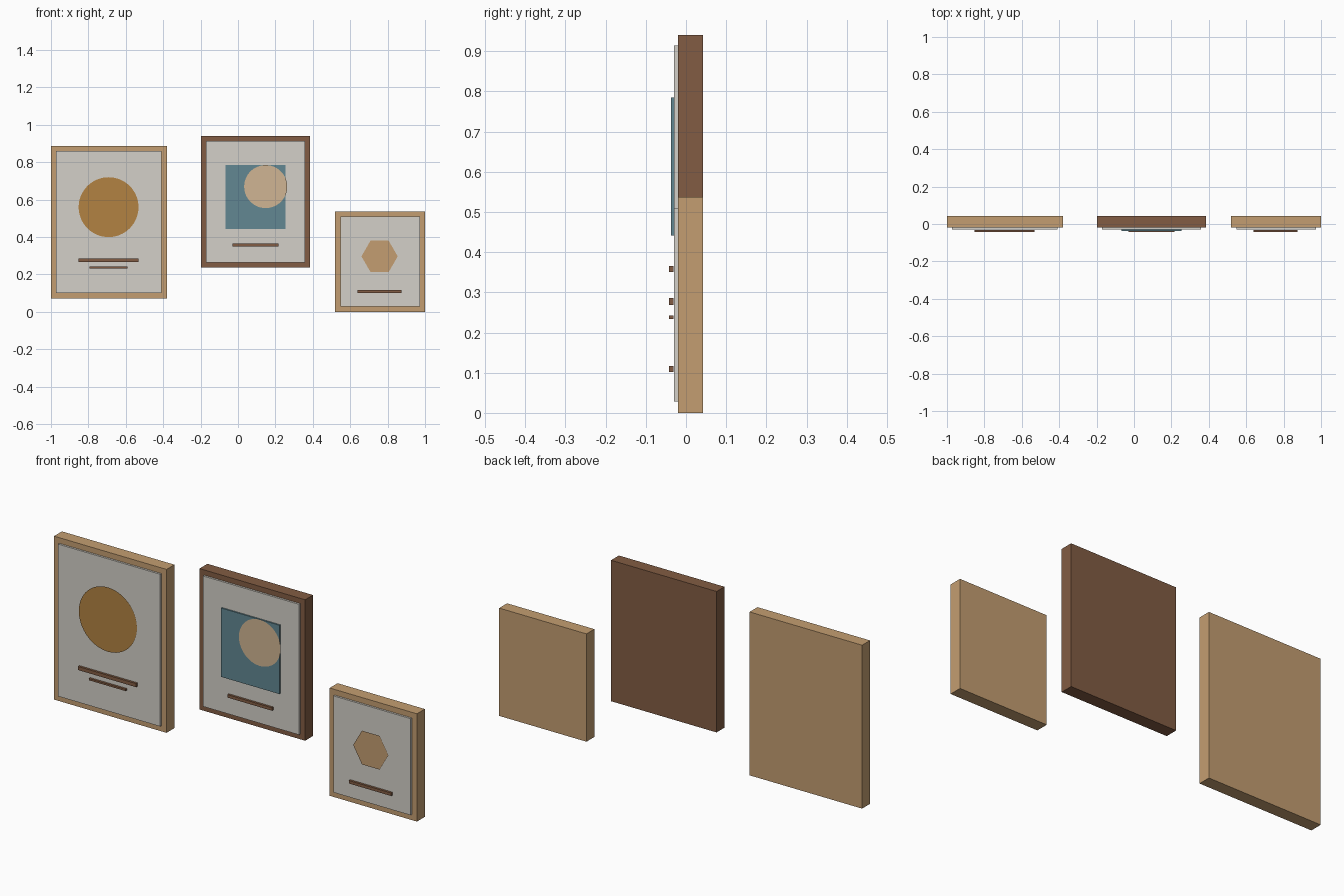
import bpy
import math

cube = bpy.data.objects.get("Cube")
if cube:
    bpy.data.objects.remove(cube, do_unlink=True)


def material(name, rgb):
    """Flat material from an sRGB colour, stored as linear values."""
    linear = [((c / 255 + 0.055) / 1.055) ** 2.4 for c in rgb]
    mat = bpy.data.materials.new(name)
    mat.use_nodes = True
    mat.diffuse_color = (*linear, 1)
    mat.node_tree.nodes["Principled BSDF"].inputs["Base Color"].default_value = (*linear, 1)
    return mat


oak = material("light oak", (196, 158, 113))
walnut = material("walnut", (130, 92, 67))
paper = material("warm white paper", (212, 208, 200))
ochre = material("ochre", (178, 130, 66))
teal = material("dusty teal", (98, 135, 146))
sand = material("pale sand", (208, 181, 147))

# Depth layers, from the wall towards the viewer
BACK, FRAME, PAPER, BLOCK, BAR = 0.042, -0.02, -0.03, -0.037, -0.042


def panel(name, x, z, y, mat):
    """Box spanning the x, z and y ranges."""
    spans = (x, y, z)
    bpy.ops.mesh.primitive_cube_add(size=1, location=[(a + b) / 2 for a, b in spans])
    obj = bpy.context.object
    obj.name = name
    obj.scale = [abs(b - a) for a, b in spans]
    bpy.ops.object.transform_apply(location=False, rotation=False, scale=True)
    obj.data.materials.append(mat)


def shape(name, x, z, radius, y, sides, mat):
    """Flat polygon facing the front, with a corner pointing sideways."""
    bpy.ops.mesh.primitive_circle_add(vertices=sides, radius=radius, fill_type='NGON',
                                      location=(x, y, z),
                                      rotation=(math.pi / 2, math.pi / 2 if sides == 6 else 0, 0))
    obj = bpy.context.object
    obj.name = name
    obj.data.materials.append(mat)


def picture(side, x, z, border, wood):
    """Solid frame with a raised sheet of paper on its front."""
    panel(side + "_frame", x, z, (FRAME, BACK), wood)
    panel(side + "_paper", (x[0] + border, x[1] - border),
          (z[0] + border, z[1] - border), (PAPER, FRAME), paper)


def bar(name, x, z):
    panel(name, x, z, (BAR, PAPER - 0.001), walnut)


# Large picture with a disc
picture("right", (-1.0, -0.38), (0.073, 0.887), 0.028, oak)
shape("right_disc", -0.692, 0.56, 0.16, -0.036, 64, ochre)
bar("right_long_bar", (-0.852, -0.532), (0.268, 0.286))
bar("right_short_bar", (-0.793, -0.591), (0.233, 0.242))

# Middle picture with a block and a disc
picture("middle", (-0.198, 0.384), (0.238, 0.94), 0.026, walnut)
panel("middle_block", (-0.067, 0.254), (0.442, 0.785), (BLOCK, PAPER), teal)
shape("middle_disc", 0.148, 0.67, 0.115, -0.04, 64, sand)
bar("middle_bar", (-0.029, 0.217), (0.351, 0.366))

# Small picture with a hexagon
picture("left", (0.519, 1.0), (0.0, 0.537), 0.028, oak)
shape("left_hexagon", 0.757, 0.297, 0.097, -0.036, 6, oak)
bar("left_bar", (0.64, 0.874), (0.102, 0.117))
